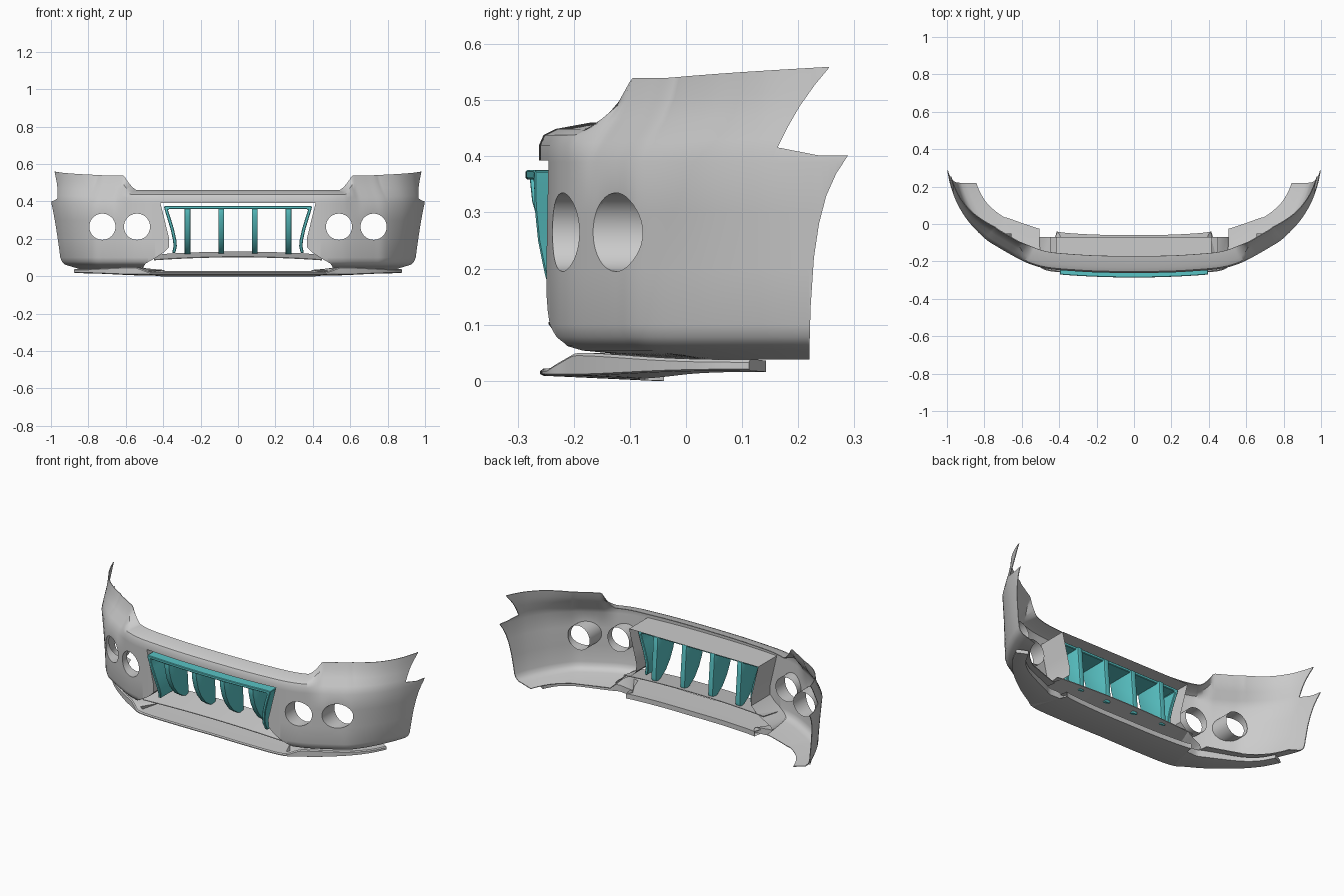
import bpy, bmesh, math
from mathutils import Vector
from mathutils.bvhtree import BVHTree

if "Cube" in bpy.data.objects:
    bpy.data.objects.remove(bpy.data.objects["Cube"])


def ramp(a, b, x):
    return min(1, max(0, (x - a) / (b - a)))


def sstep(a, b, x):
    t = ramp(a, b, x)
    return t * t * (3 - 2 * t)


def lerp(a, b, t):
    return a + (b - a) * t


def spline(pts, n):
    """Smooth curve through points (Catmull-Rom)."""
    p = [Vector(q) for q in pts]
    p = [p[0] * 2 - p[1]] + p + [p[-1] * 2 - p[-2]]
    out = []
    for i in range(1, len(p) - 2):
        a, b, c, d = p[i - 1:i + 3]
        for k in range(n):
            t = k / n
            out.append(0.5 * (2 * b + (c - a) * t + (2 * a - 5 * b + 4 * c - d) * t * t
                              + (3 * b - a - 3 * c + d) * t ** 3))
    return out + [p[-2]]


def mirrored(half):
    """Half outline from x = 0 outwards -> full list of (point, outward normal)."""
    full = [Vector((-p.x, p.y)) for p in reversed(half[1:])] + half
    out = []
    for i, p in enumerate(full):
        d = (full[min(i + 1, len(full) - 1)] - full[max(i - 1, 0)]).normalized()
        out.append((p, Vector((d.y, -d.x))))
    return out


def obj_from(name, bm, mat=None):
    me = bpy.data.meshes.new(name)
    bm.to_mesh(me)
    bm.free()
    ob = bpy.data.objects.new(name, me)
    bpy.context.collection.objects.link(ob)
    if mat:
        me.materials.append(mat)
    return ob


def grid_bm(cols, wrap=False, loop=False, caps=False):
    """Quads between neighbouring columns; wrap closes rows, loop closes columns."""
    bm = bmesh.new()
    v = [[bm.verts.new(p) for p in c] for c in cols]
    n, m = len(v), len(v[0])
    for i in range(n if loop else n - 1):
        for j in range(m if wrap else m - 1):
            a, b = v[i], v[(i + 1) % n]
            k = (j + 1) % m
            bm.faces.new((a[j], b[j], b[k], a[k]))
    if caps:
        bm.faces.new(v[0])
        bm.faces.new(v[-1][::-1])
        bmesh.ops.recalc_face_normals(bm, faces=bm.faces)
    return bm


def prism(name, a, b, mat=None):
    return obj_from(name, grid_bm([a, b], wrap=True, caps=True), mat)


def smooth(ob, angle=35):
    bpy.ops.object.select_all(action='DESELECT')
    ob.select_set(True)
    bpy.context.view_layer.objects.active = ob
    bpy.ops.object.shade_smooth_by_angle(angle=math.radians(angle))


def apply_all(ob):
    bpy.context.view_layer.objects.active = ob
    for m in list(ob.modifiers):
        bpy.ops.object.modifier_apply(modifier=m.name)


teal = bpy.data.materials.new("teal")
teal.diffuse_color = (0.1, 0.55, 0.56, 1)
teal.use_nodes = True
teal.node_tree.nodes["Principled BSDF"].inputs["Base Color"].default_value = teal.diffuse_color

# Bumper skin: plan outline swept with a changing section
outline = spline([(0, -.262), (.2, -.259), (.38, -.248), (.47, -.238), (.54, -.22), (.61, -.19),
                  (.725, -.125), (.8, -.075), (.89, .02), (.95, .12), (.985, .22), (1.001, .30)], 12)
LOWER = [(.054, .045), (.062, .02), (.078, .006), (.1, 0), (.2, 0), (.3, 0), (.39, 0)]
CENTRE = [(.42, 0), (.438, .008), (.449, .03), (.46, .09)]
SIDE = [(.25, .25), (.5, .6), (.75, .85), (1, 1)]
cols = []
for p, nrm in mirrored(outline):
    ax = abs(p.x)
    c = ramp(.57, .65, ax) ** 1.8
    top = .54 + .02 * max(0, (p.y + .1) / .36)
    inset = lerp(.08, .01, ramp(.8, 1, ax))
    taper = .035 * sstep(.75, .97, ax)
    rows = [(.038, lerp(.2, .135, sstep(.5, .95, ax)))]
    rows += [(z, i + taper * (.39 - z) / .3) for z, i in LOWER]
    for (cz, ci), (sz, si) in zip(CENTRE, SIDE):
        rows.append((lerp(cz, lerp(.39, top, sz), c), lerp(ci, inset * si, c)))
    cols.append([(p.x - nrm.x * i, p.y - nrm.y * i, z) for z, i in rows])
skin = grid_bm(cols)
tree = BVHTree.FromBMesh(skin)
bumper = obj_from("bumper_skin", skin)


def surface_y(x, z):
    hit = tree.ray_cast(Vector((x, -1, z)), Vector((0, 1, 0)))[0]
    return hit.y if hit else -.22


sol = bumper.modifiers.new("thickness", 'SOLIDIFY')
sol.thickness = .004
sol.offset = -1

# Cutters: grille mouth, lamp holes, wheel-arch ends
mouth = [(.415, .393), (.385, .27), (.368, .2), (.37, .155), (.40, .125), (.45, .093),
         (.495, .068), (.505, .05)]
mouth_poly = [(-x, z) for x, z in mouth] + [(-.505, -.1), (.505, -.1)] + mouth[::-1]
arch = [(.22, -.1), (.22, .055), (.222, .13), (.228, .22), (.237, .28), (.25, .33), (.268, .37),
        (.289, .402), (.235, .402), (.163, .416), (.18, .45), (.203, .49), (.23, .528),
        (.255, .558), (.255, .7), (.5, .7), (.5, -.1)]
cutters = [prism("cut_mouth", [(x, -.5, z) for x, z in mouth_poly], [(x, .2, z) for x, z in mouth_poly]),
           prism("cut_arch", [(-1.5, y, z) for y, z in arch], [(1.5, y, z) for y, z in arch])]
ring = [(math.cos(a) * .07, math.sin(a) * .07) for a in [k * math.tau / 40 for k in range(40)]]
lamps = [(-.725, -.05), (-.54, -.15), (.54, -.15), (.725, -.05)]  # centre x, tube end y
for cx, _ in lamps:
    cutters.append(prism("cut_lamp", [(cx + x, -.5, .265 + z) for x, z in ring],
                         [(cx + x, .2, .265 + z) for x, z in ring]))
for cut in cutters:
    cut.hide_render = True
    b = bumper.modifiers.new("cut", 'BOOLEAN')
    b.operation = 'DIFFERENCE'
    b.solver = 'EXACT'
    b.object = cut
apply_all(bumper)
for cut in cutters:
    bpy.data.objects.remove(cut)
smooth(bumper)

# Tubes behind the lamp holes, cut off square at the back
for cx, end in lamps:
    c = [[(cx + x, surface_y(cx + x, .265 + z) + .001, .265 + z), (cx + x, end, .265 + z)]
         for x, z in ring]
    smooth(obj_from("lamp_tube", grid_bm(c, loop=True)))

# Deep tunnel running back from the grille mouth
edge = [(-x, z) for x, z in mouth[::-1]] + [(x / 10 * .415, .393) for x in range(-9, 10)] + mouth
tunnel = [[(x, surface_y(x, z) + .001, z), (x, -.07, z)] for x, z in edge]
smooth(obj_from("mouth_tunnel", grid_bm(tunnel)))

# Curved shelf under the grille
shelf = []
for k in range(-14, 15):
    x = k / 14 * .45
    z = .105 - .08 * x * x
    y = -.245 + .06 * x * x
    shelf.append([(x, y, z), (x, -.07, z + .027), (x, -.07, z + .023), (x, y, z - .004)])
smooth(obj_from("grille_shelf", grid_bm(shelf, wrap=True, caps=True)))

# Splitter: plate with a rolled front lip, raised and tucked in beneath the corners
lip = spline([(0, -.258), (.25, -.26), (.45, -.252), (.53, -.212), (.63, -.152),
              (.75, -.062), (.83, .025), (.878, .112)], 6)
cols = []
for p, nrm in mirrored(lip):
    ax = abs(p.x)
    s = sstep(.46, .56, ax)
    e = sstep(.55, .88, ax)
    w = lerp(.2 + .08 * ax * ax, .13, s) * lerp(1, .5, e)
    hi, lo = lerp(.022, .05, s) - .012 * e, .009 + .009 * e
    section = [(.006, hi), (.0, hi - .005), (.0, lo + .003), (.006, lo),
               (w, lerp(0, .004, s) + .012 * e), (w, lerp(.028, .042, s) - .006 * e), (.03, hi)]
    cols.append([(p.x - nrm.x * i, p.y - nrm.y * i, z) for i, z in section])
smooth(obj_from("splitter", grid_bm(cols, wrap=True, caps=True)))


# Grille frame: front edge rakes back towards the bottom
def grille_front(x, z):
    rake = .028 * max(0, (.36 - z) / .19) ** 2
    return -.286 + .1 * x * x + rake


half = [(.352, .125, .335, .125), (.345, .16, .327, .16), (.347, .19, .329, .19),
        (.36, .25, .342, .25), (.378, .31, .36, .31), (.392, .355, .373, .348),
        (.397, .374, .373, .358)]
path = [(-a, b, -c, d) for a, b, c, d in half]
path += [(x, .376, x, .359) for x in [k / 8 * .36 for k in range(-8, 9)]]
path += half[::-1]
cols = []
for ox, oz, ix, iz in path:
    f = grille_front(ox, oz)
    cols.append([(ox, f, oz), (ox, -.12, oz), (ix, -.12, iz), (ix, f, iz)])
frame = obj_from("grille_frame", grid_bm(cols, wrap=True, caps=True), teal)
bev = frame.modifiers.new("soft", 'BEVEL')
bev.width = .003
bev.limit_method = 'ANGLE'
apply_all(frame)
smooth(frame)

# Four vertical grille fins, sweeping back to a point at the bottom
fin = [(-.28, .368), (-.275, .32), (-.258, .26), (-.23, .205), (-.19, .155),
       (-.145, .125), (-.1, .11), (-.095, .14), (-.1, .22), (-.108, .3), (-.112, .37)]
for x in (-.27, -.09, .09, .27):
    dy = .1 * x * x
    f = prism("grille_fin", [(x - .015, y + dy, z) for y, z in fin],
              [(x + .015, y + dy, z) for y, z in fin], teal)
    bev = f.modifiers.new("soft", 'BEVEL')
    bev.width = .004
    bev.segments = 2
    bev.limit_method = 'ANGLE'
    bev.angle_limit = math.radians(50)
    apply_all(f)
    smooth(f)
